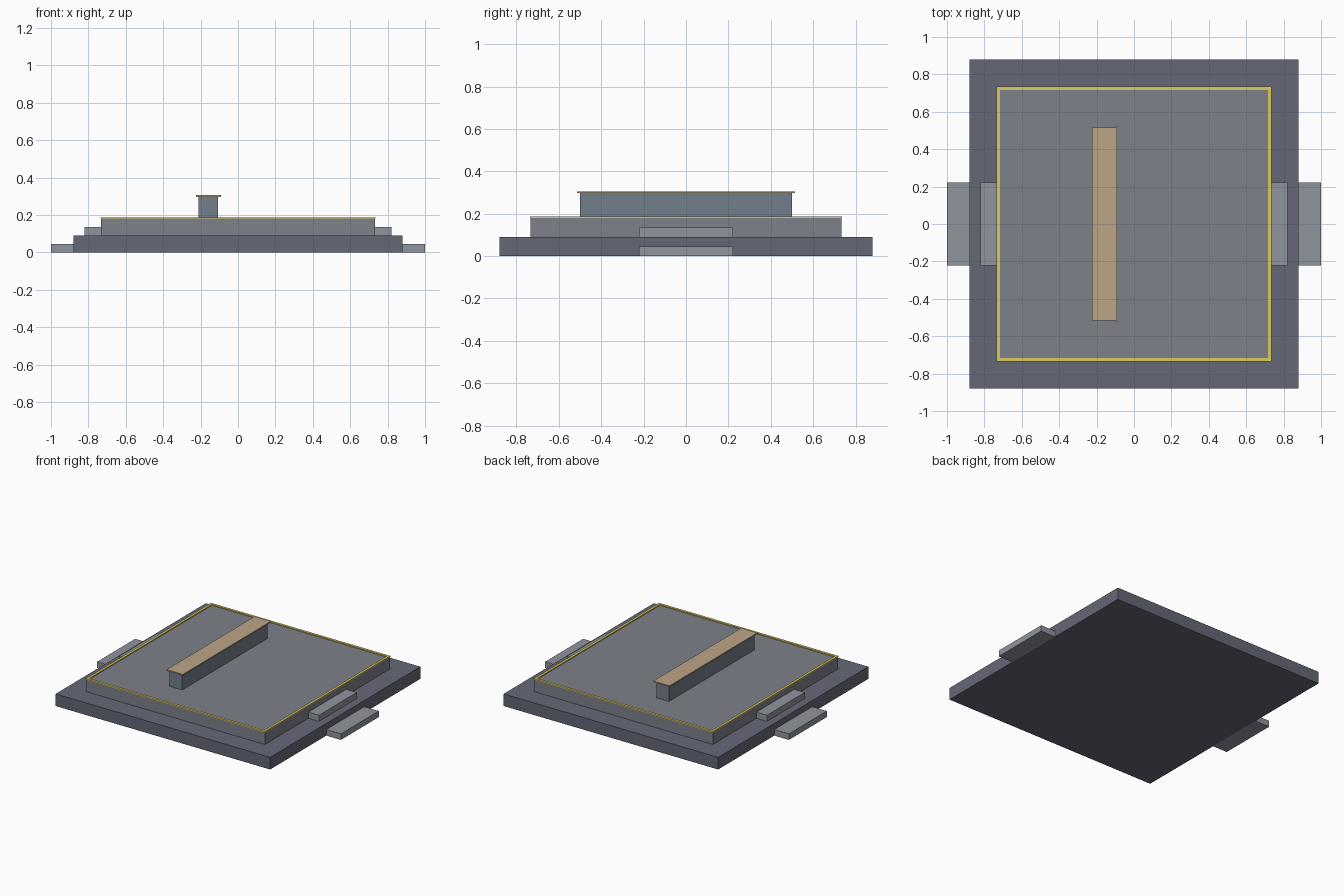
import bpy

if "Cube" in bpy.data.objects:
    bpy.data.objects.remove(bpy.data.objects["Cube"])


def material(name, rgb):
    m = bpy.data.materials.new(name)
    m.diffuse_color = (*rgb, 1)
    m.use_nodes = True
    m.node_tree.nodes["Principled BSDF"].inputs["Base Color"].default_value = m.diffuse_color
    return m


DARK = material("dark_stone", (0.13, 0.14, 0.18))
MID = material("mid_stone", (0.21, 0.22, 0.26))
LIGHT = material("light_stone", (0.28, 0.30, 0.34))
BLUE = material("blue_grey", (0.17, 0.21, 0.26))
GOLD = material("yellow_trim", (0.72, 0.60, 0.12))
TAN = material("tan_top", (0.50, 0.38, 0.24))


def box(name, x, y, z, mat):
    """Box spanning the given (min, max) ranges."""
    bpy.ops.mesh.primitive_cube_add(size=1)
    ob = bpy.context.object
    ob.name = name
    ob.location = [(a + b) / 2 for a, b in (x, y, z)]
    ob.scale = [b - a for a, b in (x, y, z)]
    bpy.ops.object.transform_apply(location=True, rotation=False, scale=True)
    ob.data.materials.append(mat)
    return ob


# Two-tier platform
H, T = 0.88, 0.733
box("base_platform", (-H, H), (-H, H), (0, 0.09), DARK)
box("upper_platform", (-T, T), (-T, T), (0.09, 0.18), MID)

# Steps, mirrored to both sides
for name, x, z in (("lower_step", (H, 1.0), (0, 0.045)),
                   ("upper_step", (T, 0.82), (0.09, 0.135))):
    ob = box(name, x, (-0.222, 0.222), z, LIGHT)
    ob.modifiers.new("Mirror", 'MIRROR').use_axis = (True, False, False)

# Yellow border strips around the upper platform
O, I = 0.735, 0.717
for side, s in (("left", -1), ("right", 1)):
    box(f"border_{side}", sorted((s * I, s * O)), (-I, I), (0.18, 0.187), GOLD)
for side, s in (("front", -1), ("back", 1)):
    box(f"border_{side}", (-O, O), sorted((s * I, s * O)), (0.18, 0.187), GOLD)

# Low wall with overhanging top
box("low_wall", (-0.21, -0.108), (-0.5, 0.5), (0.18, 0.297), BLUE)
box("wall_top", (-0.225, -0.092), (-0.515, 0.515), (0.297, 0.306), TAN)
